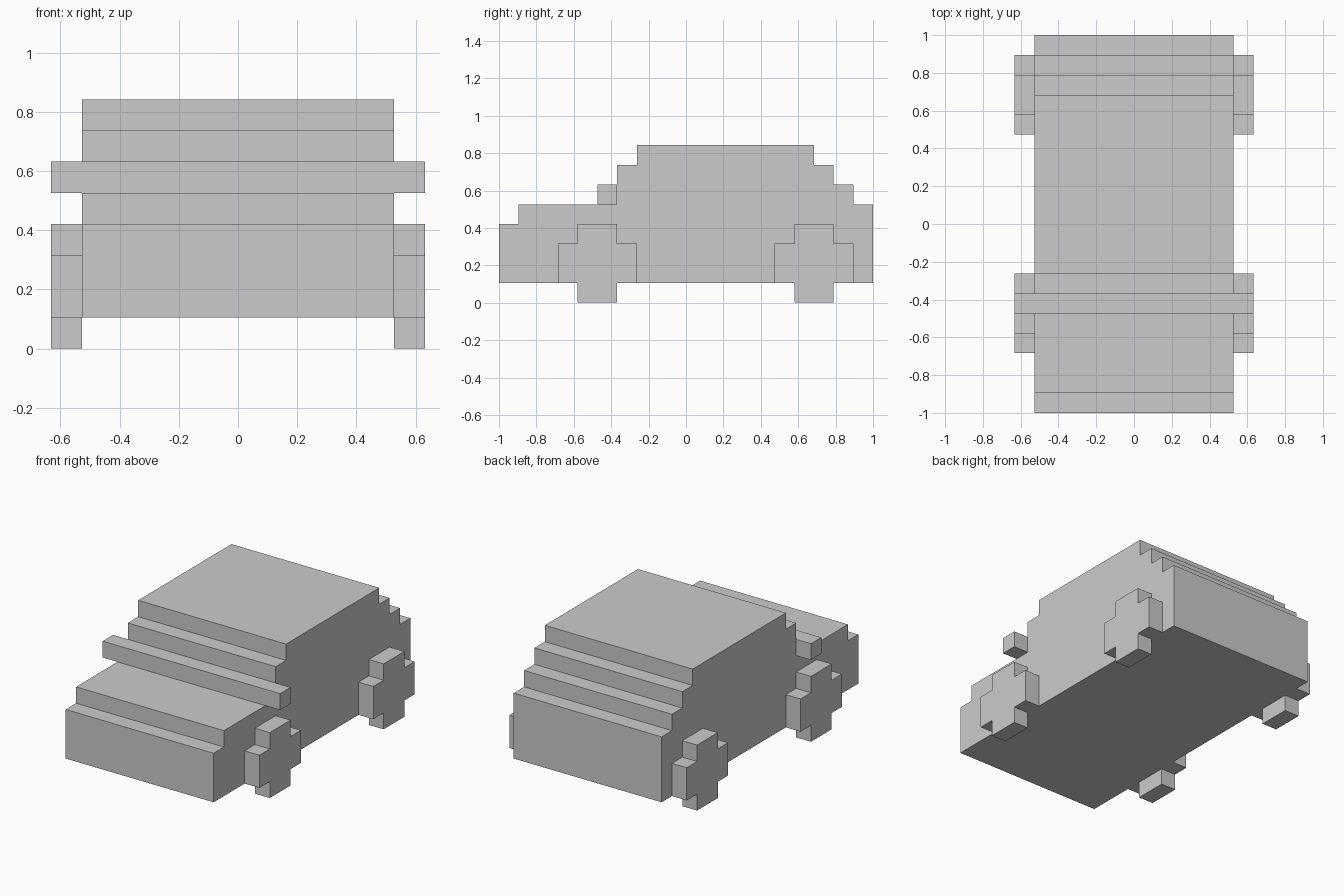
import bpy, bmesh

if "Cube" in bpy.data.objects:
    bpy.data.objects.remove(bpy.data.objects["Cube"])

U = 2 / 19  # one block; the car is 19 blocks long


def extrude_profile(name, profile, x0, x1, mirror=False):
    """Extrude a side profile of (y, z) block coordinates from x0 to x1."""
    bm = bmesh.new()
    face = bm.faces.new([bm.verts.new((x0 * U, (y - 9.5) * U, z * U)) for y, z in profile])
    new = bmesh.ops.extrude_face_region(bm, geom=[face])["geom"]
    bmesh.ops.translate(bm, vec=((x1 - x0) * U, 0, 0),
                        verts=[g for g in new if isinstance(g, bmesh.types.BMVert)])
    bmesh.ops.recalc_face_normals(bm, faces=bm.faces)
    mesh = bpy.data.meshes.new(name)
    bm.to_mesh(mesh)
    bm.free()
    obj = bpy.data.objects.new(name, mesh)
    bpy.context.collection.objects.link(obj)
    if mirror:
        obj.modifiers.new("Mirror", "MIRROR").use_mirror_merge = False
    return obj


# Car body: low bonnet, stepped windscreen, roof, stepped tail
heights = [(0, 4), (1, 5), (5, 6), (6, 7), (7, 8), (16, 7), (17, 6), (18, 5), (19, 1)]
body = [(0, 1)]
for (y0, z), (y1, _) in zip(heights, heights[1:]):
    body += [(y0, z), (y1, z)]
body.append((19, 1))
extrude_profile("car_body", body, -5, 5)

# Side mirrors at the foot of the windscreen
extrude_profile("side_mirrors", [(5, 5), (6, 5), (6, 6), (5, 6)], 5, 6, mirror=True)

# Cross-shaped block wheels
wheel = [(-1, 0), (1, 0), (1, 1), (2, 1), (2, 3), (1, 3),
         (1, 4), (-1, 4), (-1, 3), (-2, 3), (-2, 1), (-1, 1)]
for name, centre in (("front_wheels", 5), ("rear_wheels", 16)):
    extrude_profile(name, [(centre + y, z) for y, z in wheel], 5, 6, mirror=True)
